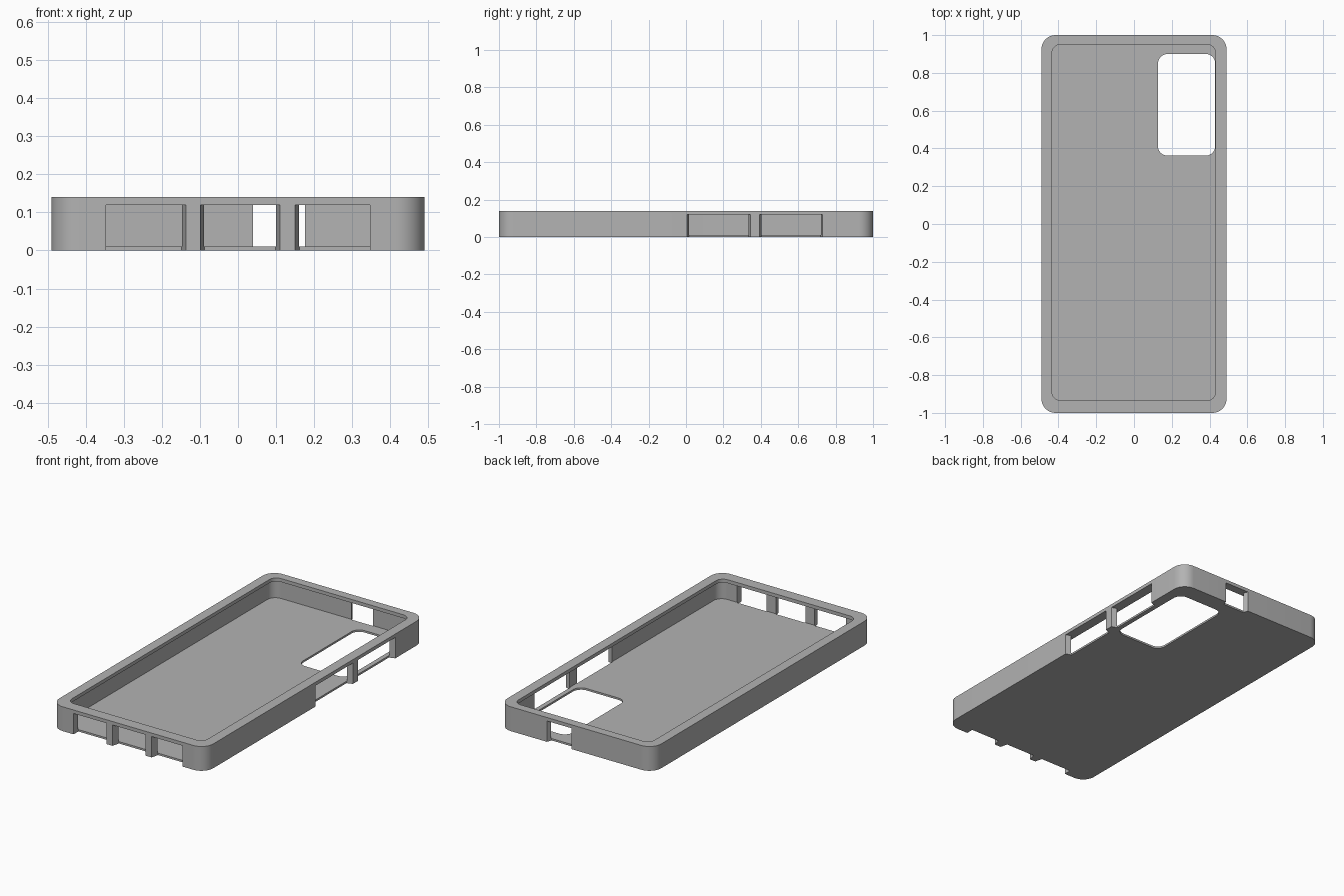
import bpy
import bmesh
from math import cos, sin, pi, radians

if "Cube" in bpy.data.objects:
    bpy.data.objects.remove(bpy.data.objects["Cube"], do_unlink=True)

HEIGHT, FLOOR, LIP = 0.14, 0.011, 0.12

grey = bpy.data.materials.new("case_grey")
grey.use_nodes = True
grey.diffuse_color = (0.45, 0.45, 0.45, 1)
grey.node_tree.nodes["Principled BSDF"].inputs["Base Color"].default_value = grey.diffuse_color


def prism(name, outline, z0, z1):
    """Extrude a flat outline from z0 up to z1."""
    bm = bmesh.new()
    base = bm.faces.new([bm.verts.new((x, y, z0)) for x, y in outline])
    top = bmesh.ops.extrude_face_region(bm, geom=[base])["geom"]
    verts = [v for v in top if isinstance(v, bmesh.types.BMVert)]
    bmesh.ops.translate(bm, verts=verts, vec=(0, 0, z1 - z0))
    bmesh.ops.recalc_face_normals(bm, faces=bm.faces)
    mesh = bpy.data.meshes.new(name)
    bm.to_mesh(mesh)
    bm.free()
    mesh.materials.append(grey)
    obj = bpy.data.objects.new(name, mesh)
    bpy.context.collection.objects.link(obj)
    return obj


def rounded(x0, x1, y0, y1, r, steps=10):
    """Rectangle outline with round corners."""
    corners = [(x1 - r, y1 - r), (x0 + r, y1 - r), (x0 + r, y0 + r), (x1 - r, y0 + r)]
    return [(cx + r * cos((q + i / steps) * pi / 2), cy + r * sin((q + i / steps) * pi / 2))
            for q, (cx, cy) in enumerate(corners) for i in range(steps + 1)]


def port(a, b, outer, inner, taper_a, taper_b, along_x):
    """Wall cutout from a to b, narrowing towards the inside."""
    out = outer * 1.05
    pts = [(a, out), (b, out), (b, outer), (b - taper_b, inner), (a + taper_a, inner), (a, outer)]
    outline = pts if along_x else [(v, u) for u, v in pts]
    return prism("port_cutter", outline, -0.05, LIP)


# Case body
case = prism("phone_case", rounded(-0.49, 0.49, -1, 1, 0.075), 0, HEIGHT)

# Inner pocket, lip opening and camera hole
cutters = [
    prism("pocket_cutter", rounded(-0.46, 0.46, -0.96, 0.975, 0.05), FLOOR, LIP),
    prism("opening_cutter", rounded(-0.434, 0.432, -0.934, 0.95, 0.045), LIP - 0.03, HEIGHT + 0.1),
    prism("camera_cutter", rounded(0.127, 0.43, 0.362, 0.9, 0.05), -0.1, LIP - 0.05),
]

# Front, back and side ports
T = 0.011
for a, b, ta, tb in [(-0.347, -0.137, 0, T), (-0.099, 0.11, T, T), (0.15, 0.347, T, 0)]:
    cutters.append(port(a, b, -1, -0.957, ta, tb, True))
cutters.append(port(0.029, 0.186, 1, 0.972, T, T, True))
for a, b in [(0.005, 0.345), (0.393, 0.731)]:
    cutters.append(port(a, b, 0.49, 0.457, T, T, False))

for cutter in cutters:
    cutter.hide_render = True
    mod = case.modifiers.new("cut", 'BOOLEAN')
    mod.operation = 'DIFFERENCE'
    mod.solver = 'EXACT'
    mod.object = cutter

# Bake the cuts and discard the cutters
graph = bpy.context.evaluated_depsgraph_get()
result = bpy.data.meshes.new_from_object(case.evaluated_get(graph))
case.modifiers.clear()
case.data = result
for cutter in cutters:
    bpy.data.objects.remove(cutter, do_unlink=True)

bpy.ops.object.select_all(action='DESELECT')
case.select_set(True)
bpy.context.view_layer.objects.active = case
bpy.ops.object.shade_smooth_by_angle(angle=radians(30))
